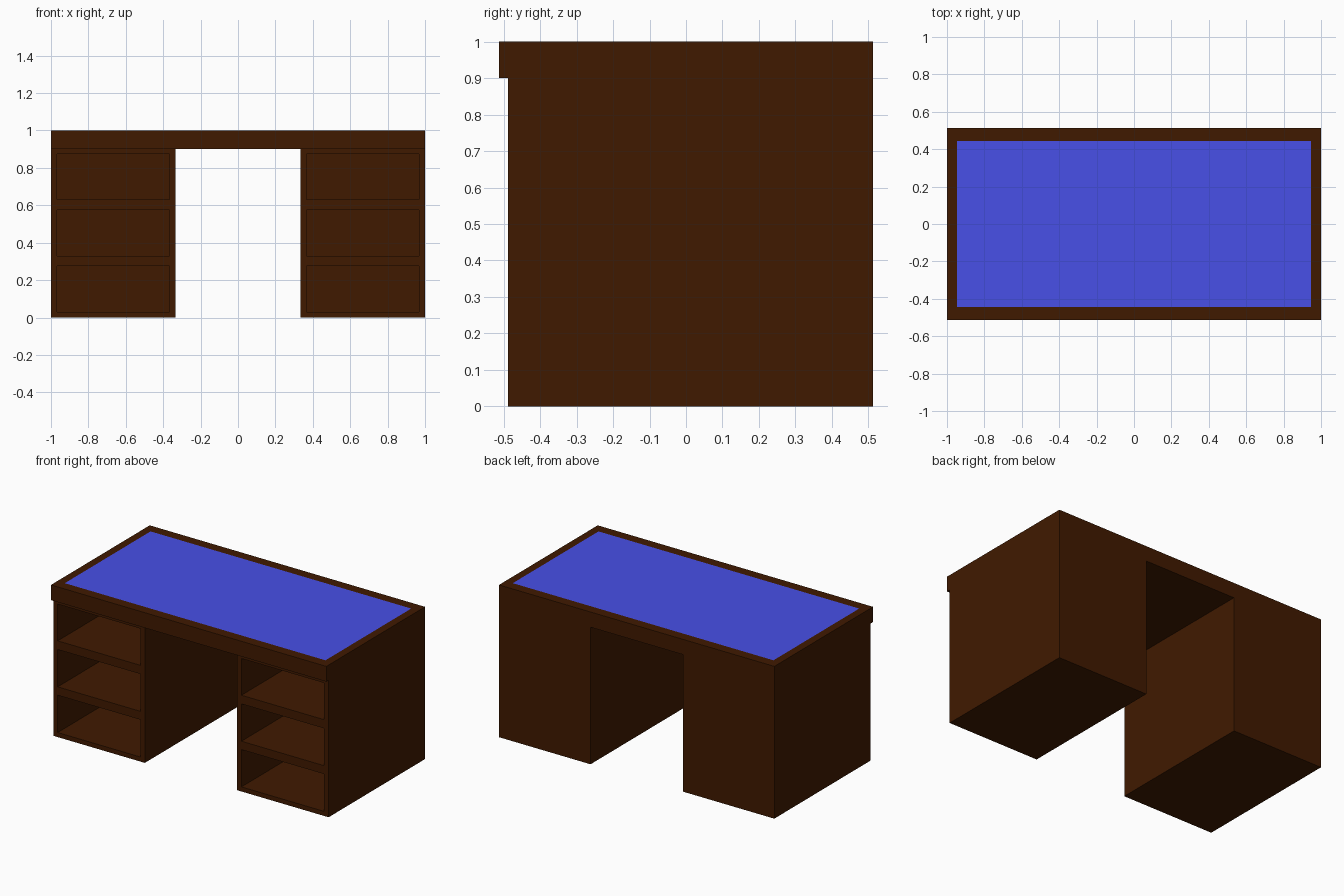
import bpy, bmesh
from mathutils import Vector

if "Cube" in bpy.data.objects:
    bpy.data.objects.remove(bpy.data.objects["Cube"])


def material(name, rgb):
    m = bpy.data.materials.new(name)
    m.diffuse_color = (*rgb, 1)
    m.use_nodes = True
    m.node_tree.nodes["Principled BSDF"].inputs["Base Color"].default_value = m.diffuse_color
    return m


BROWN = material("dark_wood", (0.0513, 0.0100, 0.0))
BLUE = material("blue_top", (0.065, 0.08, 0.8))

DEPTH = 0.512          # half depth of the desk
TOP_Z = 0.9            # underside of the top slab


def box(lo, hi):
    bm = bmesh.new()
    bmesh.ops.create_cube(bm, size=1)
    lo, hi = Vector(lo), Vector(hi)
    for v in bm.verts:
        v.co = (lo + hi) / 2 + v.co * (hi - lo)
    return bm


def finish(bm, name, mats):
    bm.normal_update()
    me = bpy.data.meshes.new(name)
    bm.to_mesh(me)
    bm.free()
    ob = bpy.data.objects.new(name, me)
    bpy.context.collection.objects.link(ob)
    for m in mats:
        me.materials.append(m)
    return ob


# Desk top: slab with a flush blue writing surface inside a wooden border
bm = box((-1, -DEPTH, TOP_Z), (1, DEPTH, 1))
bm.normal_update()
top = next(f for f in bm.faces if f.normal.z > 0.9)
bmesh.ops.inset_region(bm, faces=[top], thickness=0.06)
top.material_index = 1
for v in top.verts:
    v.co.x = 0.947 if v.co.x > 0 else -0.947
    v.co.y = 0.445 if v.co.y > 0 else -0.445
finish(bm, "desk_top", [BROWN, BLUE])

# Pedestals: box whose front is cut into a grid, openings pushed back
openings = [(0.03, 0.275), (0.33, 0.575), (0.632, 0.873)]
x_in, x_out = 0.367, 0.968
front_y = -0.488
bm = box((0.335, front_y, 0), (1, DEPTH, TOP_Z))
bm.normal_update()


def front_faces():
    return [f for f in bm.faces if f.normal.y < -0.9]


cuts = [(Vector((x, 0, 0)), Vector((1, 0, 0))) for x in (x_in, x_out)]
cuts += [(Vector((0, 0, z)), Vector((0, 0, 1))) for pair in openings for z in pair]
for co, no in cuts:
    fs = front_faces()
    geom = list({e for f in fs for e in f.edges} | {v for f in fs for v in f.verts}) + fs
    bmesh.ops.bisect_plane(bm, geom=geom, plane_co=co, plane_no=no, dist=1e-5)
    bm.normal_update()

holes = []
for f in front_faces():
    c = f.calc_center_median()
    if x_in < c.x < x_out and any(a < c.z < b for a, b in openings):
        holes.append(f)
pushed = bmesh.ops.extrude_discrete_faces(bm, faces=holes)["faces"]
for f in pushed:
    bmesh.ops.translate(bm, verts=f.verts, vec=(0, 0.965, 0))

# Hidden upper face under the slab is not needed
bm.normal_update()
hidden = [f for f in bm.faces if f.normal.z > 0.9 and f.calc_center_median().z > TOP_Z - 1e-4]
bmesh.ops.delete(bm, geom=hidden, context='FACES_ONLY')
ped = finish(bm, "drawer_pedestals", [BROWN])
mirror = ped.modifiers.new("mirror", 'MIRROR')
mirror.use_axis[0] = True
mirror.use_mirror_merge = False
